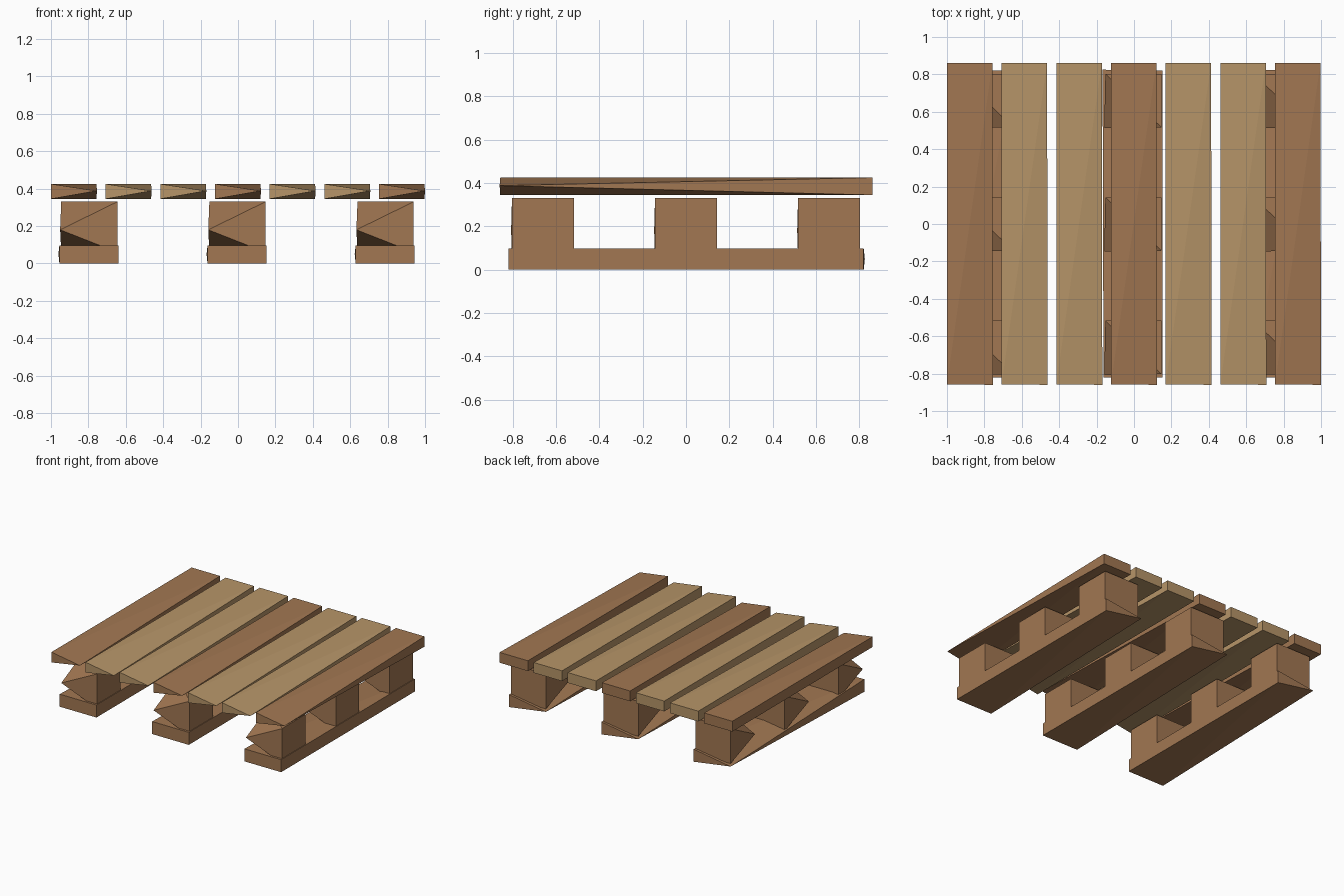
import bpy, bmesh

if "Cube" in bpy.data.objects:
    bpy.data.objects.remove(bpy.data.objects["Cube"])

def material(name, rgb):
    m = bpy.data.materials.new(name)
    m.diffuse_color = (*rgb, 1)
    m.use_nodes = True
    m.node_tree.nodes["Principled BSDF"].inputs["Base Color"].default_value = m.diffuse_color
    return m

dark = material("dark_wood", (0.36, 0.185, 0.085))
light = material("light_wood", (0.47, 0.30, 0.14))

def chipped_box(name, x, y, z, corner, tip, mat, convex=True):
    """Box whose upright edge at corner (0/1, 0/1) is pinched to one tip point."""
    bm = bmesh.new()
    v = {}
    for i in (0, 1):
        for j in (0, 1):
            if (i, j) == corner:
                p = bm.verts.new(tip)
                v[i, j, 0] = v[i, j, 1] = p
            else:
                for k in (0, 1):
                    v[i, j, k] = bm.verts.new((x[i], y[j], z[k]))
    ring = [(0, 0), (1, 0), (1, 1), (0, 1)]
    s = ring.index(corner)
    t, a, b, c = ring[s:] + ring[:s]
    # pinched sides, whole sides
    bm.faces.new((v[*t, 0], v[*a, 0], v[*a, 1]))
    bm.faces.new((v[*t, 0], v[*c, 1], v[*c, 0]))
    for p, q in ((a, b), (b, c)):
        bm.faces.new((v[*p, 0], v[*q, 0], v[*q, 1], v[*p, 1]))
    # folded top and bottom
    for k in (0, 1):
        tris = ((t, a, c), (a, b, c)) if convex else ((t, a, b), (t, b, c))
        for tri in tris:
            bm.faces.new([v[*p, k] for p in tri])
    bmesh.ops.recalc_face_normals(bm, faces=bm.faces)
    me = bpy.data.meshes.new(name)
    bm.to_mesh(me)
    bm.free()
    me.materials.append(mat)
    bpy.context.collection.objects.link(bpy.data.objects.new(name, me))

# deck planks
for n in range(7):
    cx = -0.877 + n * 0.2923
    chipped_box(f"deck_plank_{n + 1}", (cx - 0.123, cx + 0.12), (-0.857, 0.86),
                (0.345, 0.425), (1, 0), (cx + 0.123, -0.86, 0.388),
                dark if n % 3 == 0 else light)

# runners with their spacer blocks
for side, cx in (("left", -0.797), ("middle", -0.005), ("right", 0.787)):
    chipped_box(f"{side}_runner", (cx - 0.158, cx + 0.157), (-0.82, 0.82),
                (0, 0.097), (0, 1), (cx - 0.163, 0.825, 0.05), dark)
    for n, cy in enumerate((-0.66, 0, 0.66)):
        chipped_box(f"{side}_block_{n + 1}", (cx - 0.148, cx + 0.152),
                    (cy - 0.143, cy + 0.143), (0.06, 0.33), (0, 0),
                    (cx - 0.154, cy - 0.147, 0.18), dark)
